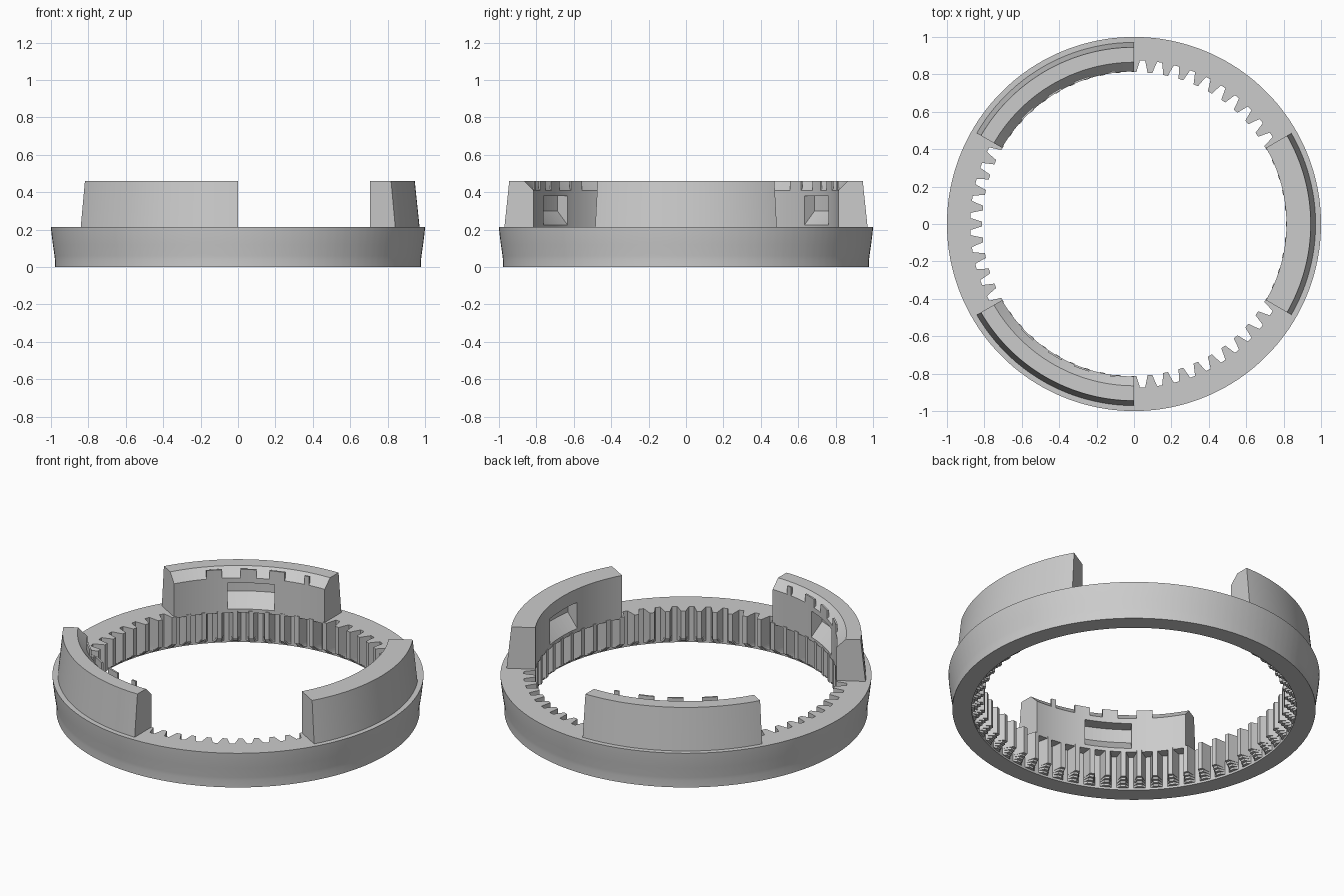
import bpy, bmesh
from math import radians, cos, sin

cube = bpy.data.objects.get("Cube")
if cube:
    bpy.data.objects.remove(cube, do_unlink=True)

grey = bpy.data.materials.new("plain grey")
grey.use_nodes = True
colour = (0.6, 0.6, 0.6, 1)
grey.diffuse_color = colour
grey.node_tree.nodes["Principled BSDF"].inputs["Base Color"].default_value = colour

TOP, RIM = 0.46, 0.213
TIP, ROOT = 0.812, 0.875


def polar(r, deg, z):
    return (r * cos(radians(deg)), r * sin(radians(deg)), z)


def finish(bm, name):
    bmesh.ops.recalc_face_normals(bm, faces=bm.faces)
    mesh = bpy.data.meshes.new(name)
    bm.to_mesh(mesh)
    bm.free()
    mesh.materials.append(grey)
    obj = bpy.data.objects.new(name, mesh)
    bpy.context.collection.objects.link(obj)
    return obj


def smooth(obj):
    bpy.ops.object.select_all(action='DESELECT')
    obj.select_set(True)
    bpy.context.view_layer.objects.active = obj
    bpy.ops.object.shade_smooth_by_angle(angle=radians(25))


def arc_sweep(name, profile, start, end, steps):
    """Sweep a closed (radius, height) profile round the z axis and cap it."""
    bm = bmesh.new()
    rows = []
    for i in range(steps + 1):
        a = start + (end - start) * i / steps
        rows.append([bm.verts.new(polar(r, a, z)) for r, z in profile])
    n = len(profile)
    for p, q in zip(rows, rows[1:]):
        for k in range(n):
            bm.faces.new((p[k], p[(k + 1) % n], q[(k + 1) % n], q[k]))
    bm.faces.new(rows[0])
    bm.faces.new(rows[-1])
    return finish(bm, name)


# Toothed ring: loops run down the outside, then up the inside
TEETH = 60
tooth = [(-2.1, 0), (-1.5, 0.5), (-0.9, 1), (0.9, 1), (1.5, 0.5), (2.1, 0)]
samples = [(360 / TEETH * t + da, d) for t in range(TEETH) for da, d in tooth]
loops = [(1.0, RIM, 0), (0.998, 0.185, 0), (0.99, 0.12, 0),
         (0.981, 0.06, 0), (0.979, 0.04, 0), (0.979, 0, 0), (ROOT, 0, 0)]
STEPS = 4
for s in range(1, STEPS + 1):           # stepped lead-in under the teeth
    z = 0.05 * s / STEPS
    loops += [(ROOT, z, (s - 1) / STEPS), (ROOT, z, s / STEPS)]
loops.append((ROOT, RIM, 1))

bm = bmesh.new()
rings = [[bm.verts.new(polar(r - (ROOT - TIP) * depth * d, a, z)) for a, d in samples]
         for r, z, depth in loops]
count = len(samples)
for p, q in zip(rings, rings[1:] + rings[:1]):
    for k in range(count):
        j = (k + 1) % count
        bm.faces.new((p[k], p[j], q[j], q[k]))
bmesh.ops.remove_doubles(bm, verts=bm.verts, dist=0.00005)
smooth(finish(bm, "toothed_ring"))

# Three raised arc blocks; the two on the right have a bevelled inner edge
outer = [(0.972, RIM - 0.01), (0.945, TOP)]
flat = outer + [(0.815, TOP), (0.815, RIM - 0.01)]
bevelled = outer + [(0.865, TOP), (0.815, 0.41), (0.815, RIM - 0.01)]
pocket = [(0.79, 0.225), (0.815, 0.225), (0.885, 0.3), (0.885, 0.38), (0.79, 0.38)]

for name, middle, profile in (("left_block", 0, flat),
                              ("back_right_block", 120, bevelled),
                              ("front_right_block", 240, bevelled)):
    block = arc_sweep(name, profile, middle - 30, middle + 30, 40)
    cutter = arc_sweep(name + "_pocket_cutter", pocket, middle - 9, middle + 9, 12)
    cutter.hide_render = True
    cutter.hide_viewport = True
    cut = block.modifiers.new("pocket", 'BOOLEAN')
    cut.operation = 'DIFFERENCE'
    cut.solver = 'EXACT'
    cut.object = cutter
    smooth(block)

# Thin upright tabs along the inner edge of the bevelled blocks
tabs = [(11, 17), (-2, 4), (-13, -7), (-23, -21)]
tab_profile = [(0.815, 0.405), (0.825, 0.405), (0.825, TOP), (0.815, TOP)]
for name, middle, side in (("back_tab", 120, 1), ("front_tab", 240, -1)):
    for a, b in tabs:
        smooth(arc_sweep(name, tab_profile, middle + side * a, middle + side * b, 4))
